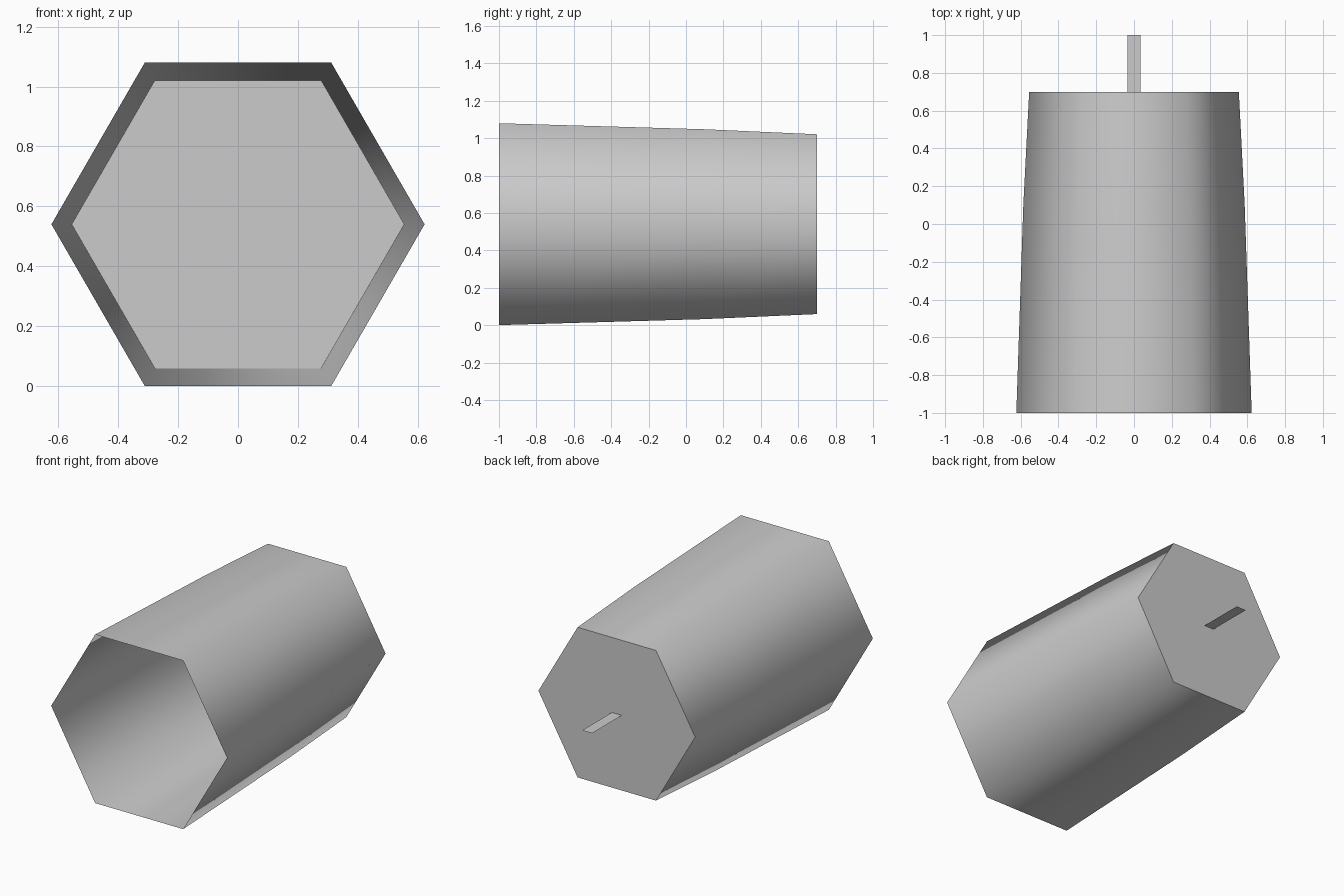
import bpy
import bmesh
from math import cos, sin, pi

cube = bpy.data.objects.get("Cube")
if cube:
    bpy.data.objects.remove(cube)

CENTRE_Z = 0.54

grey = bpy.data.materials.new("plain grey")
grey.use_nodes = True
colour = (0.6, 0.6, 0.6, 1)
grey.diffuse_color = colour
grey.node_tree.nodes["Principled BSDF"].inputs["Base Color"].default_value = colour


def add_object(name, bm):
    mesh = bpy.data.meshes.new(name)
    bm.to_mesh(mesh)
    bm.free()
    mesh.materials.append(grey)
    obj = bpy.data.objects.new(name, mesh)
    bpy.context.collection.objects.link(obj)
    return obj


# Tapered six-sided cup: open at the front, closed at the back
bm = bmesh.new()
rings = []
for y, radius in ((-1, 0.623), (0.1, 0.586), (0.7, 0.555)):
    rings.append([bm.verts.new((radius * cos(i * pi / 3), y,
                                CENTRE_Z + radius * sin(i * pi / 3)))
                  for i in range(6)])
for a, b in zip(rings, rings[1:]):
    for i in range(6):
        j = (i + 1) % 6
        bm.faces.new((a[i], b[i], b[j], a[j])).smooth = True
cap = bm.faces.new(rings[-1])
bmesh.ops.recalc_face_normals(bm, faces=bm.faces)
if cap.normal.y < 0:
    bmesh.ops.reverse_faces(bm, faces=bm.faces)
for edge in cap.edges:
    edge.smooth = False  # crisp rim around the flat back
add_object("cup_shell", bm)

# Thin flat tab sticking out of the back
bm = bmesh.new()
bm.faces.new([bm.verts.new((x, y, CENTRE_Z)) for x, y in
              ((-0.035, 0.7), (0.035, 0.7), (0.035, 1), (-0.035, 1))])
add_object("back_tab", bm)
